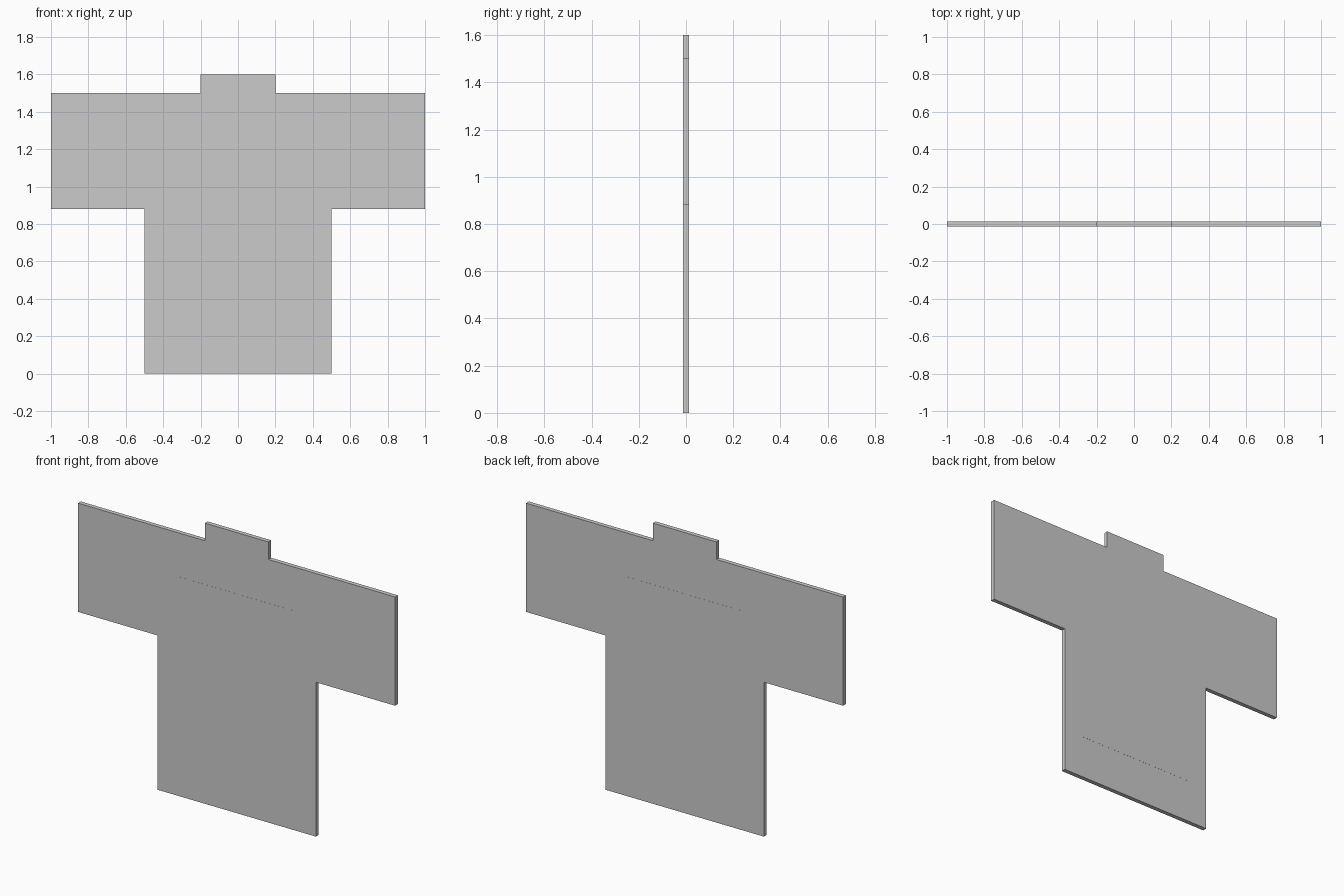
import bpy, bmesh

if "Cube" in bpy.data.objects:
    bpy.data.objects.remove(bpy.data.objects["Cube"])

HALF = 0.0125  # half the cloth thickness


def slab(name, outline, half):
    """Extrude an x-z outline symmetrically about y = 0."""
    bm = bmesh.new()
    face = bm.faces.new([bm.verts.new((x, -half, z)) for x, z in outline])
    ext = bmesh.ops.extrude_face_region(bm, geom=[face])
    moved = [v for v in ext["geom"] if isinstance(v, bmesh.types.BMVert)]
    bmesh.ops.translate(bm, verts=moved, vec=(0, 2 * half, 0))
    bmesh.ops.recalc_face_normals(bm, faces=bm.faces)
    mesh = bpy.data.meshes.new(name)
    bm.to_mesh(mesh)
    bm.free()
    obj = bpy.data.objects.new(name, mesh)
    bpy.context.collection.objects.link(obj)
    return obj


# Shirt: right half of the silhouette, mirrored to the left
right = [(0.5, 0), (0.5, 0.88), (1, 0.88), (1, 1.5), (0.2, 1.5), (0.2, 1.6)]
left = [(-x, z) for x, z in reversed(right)]
slab("shirt", right + left, HALF)

# Print panel showing on both the front and the back
slab("print_panel", [(-0.375, 0.25), (0.375, 0.25), (0.375, 1.25), (-0.375, 1.25)],
     HALF + 0.0005)
